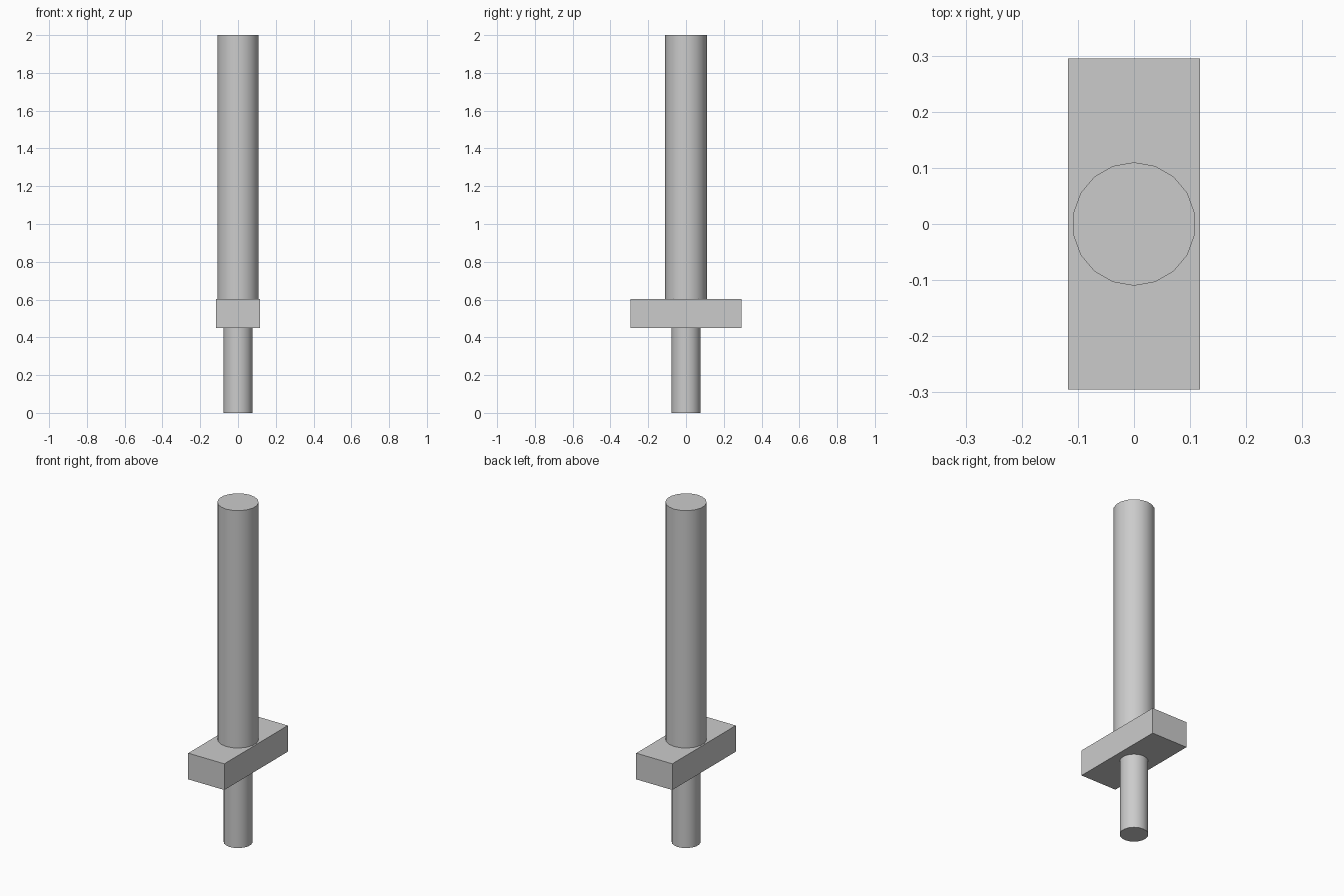
import bpy
from math import radians

if "Cube" in bpy.data.objects:
    bpy.data.objects.remove(bpy.data.objects["Cube"])

SIDES = 18
GUARD_BOTTOM, GUARD_TOP = 0.45, 0.604


def rod(name, radius, z0, z1):
    bpy.ops.mesh.primitive_cylinder_add(
        vertices=SIDES, radius=radius, depth=z1 - z0, location=(0, 0, (z0 + z1) / 2))
    obj = bpy.context.object
    obj.name = name
    bpy.ops.object.shade_smooth_by_angle(angle=radians(30))
    return obj


# Thin grip below, thicker shaft above
rod("grip", 0.077, 0, GUARD_BOTTOM)
rod("shaft", 0.11, GUARD_TOP, 2.0)

# Flat rectangular crossguard between them
bpy.ops.mesh.primitive_cube_add(size=1, location=(0, 0, (GUARD_BOTTOM + GUARD_TOP) / 2))
guard = bpy.context.object
guard.name = "crossguard"
guard.scale = (0.235, 0.59, GUARD_TOP - GUARD_BOTTOM)
bpy.ops.object.transform_apply(location=False, rotation=False, scale=True)
